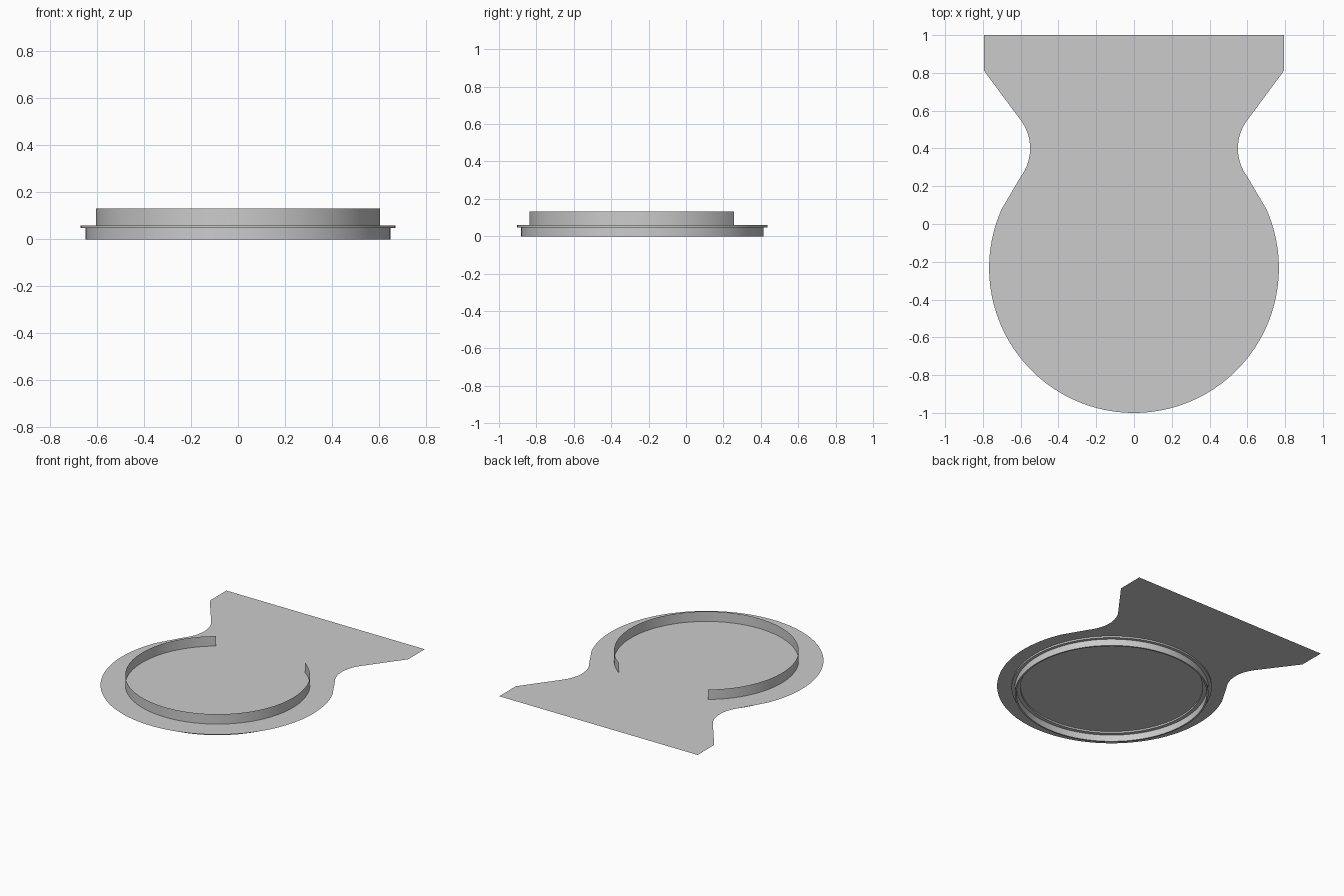
import bpy, bmesh
from math import cos, sin, radians, pi

if "Cube" in bpy.data.objects:
    bpy.data.objects.remove(bpy.data.objects["Cube"])

CY = -0.233          # centre of the round end
PLATE_Z = 0.06


def finish(name, bm):
    mesh = bpy.data.meshes.new(name)
    bm.to_mesh(mesh)
    bm.free()
    obj = bpy.data.objects.new(name, mesh)
    bpy.context.collection.objects.link(obj)
    bpy.ops.object.select_all(action='DESELECT')
    obj.select_set(True)
    bpy.context.view_layer.objects.active = obj
    bpy.ops.object.shade_smooth_by_angle(angle=radians(30))
    return obj


def revolve(name, profile, start, end, steps):
    """Sweep an (r, z) profile around the round end's axis."""
    bm = bmesh.new()
    closed = abs(end - start - 360) < 1e-6
    rows = []
    for i in range(steps if closed else steps + 1):
        a = radians(start + (end - start) * i / steps)
        rows.append([bm.verts.new((r * cos(a), CY + r * sin(a), z)) for r, z in profile])
    for i in range(steps):
        a, b = rows[i], rows[(i + 1) % len(rows)]
        for j in range(len(profile) - 1):
            bm.faces.new((a[j], b[j], b[j + 1], a[j + 1]))
    return finish(name, bm)


# Flat sheet: half outline (right side, bottom to top), then mirrored
R = 0.767
half = []
for i in range(49):
    a = radians(-90 + (90 + 24) * i / 48)
    half.append((R * cos(a), CY + R * sin(a)))
for i in range(17):                      # concave neck
    a = radians(217 - 74 * i / 16)
    half.append((0.80 + 0.25 * cos(a), 0.40 + 0.25 * sin(a)))
half += [(0.793, 0.81), (0.793, 1.0)]
outline = half + [(-x, y) for x, y in reversed(half[1:])]
bm = bmesh.new()
bm.faces.new([bm.verts.new((x, y, PLATE_Z)) for x, y in outline])
finish("base_plate", bm)

# Open upright wall on top, with a gap towards the tab
revolve("upper_wall", [(0.605, 0.132), (0.605, PLATE_Z)], 126, 414, 96)

# Stepped ring under the plate: flange plus hanging lip
revolve("lower_rim", [(0.67, 0.06), (0.67, 0.048), (0.648, 0.048), (0.648, 0.0),
                      (0.637, 0.0), (0.637, 0.048), (0.61, 0.048), (0.61, 0.06)][::-1],
        0, 360, 128)
